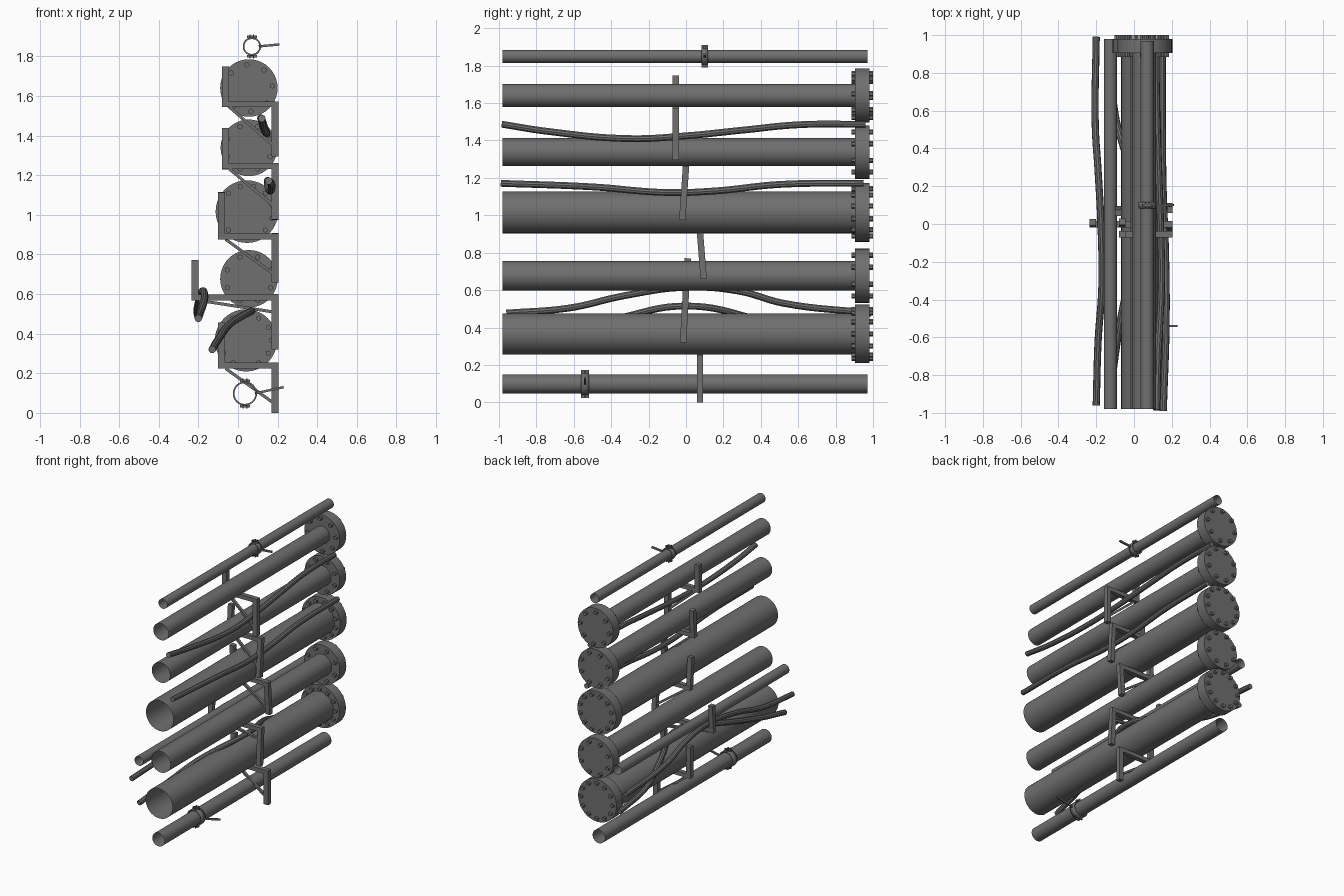
import bpy, math
from mathutils import Vector, Matrix

if "Cube" in bpy.data.objects:
    bpy.data.objects.remove(bpy.data.objects["Cube"])

steel = bpy.data.materials.new("dark_grey_steel")
steel.use_nodes = True
GREY = (0.16, 0.16, 0.16, 1)
steel.diffuse_color = GREY
steel.node_tree.nodes["Principled BSDF"].inputs["Base Color"].default_value = GREY


def finish(ob, name, smooth=False):
    ob.name = name
    ob.data.materials.clear()
    ob.data.materials.append(steel)
    if smooth:
        bpy.ops.object.select_all(action='DESELECT')
        ob.select_set(True)
        bpy.context.view_layer.objects.active = ob
        bpy.ops.object.shade_smooth_by_angle(angle=math.radians(35))
    return ob


def tube(name, x, z, r, y0, y1, sides=40, cap='NGON'):
    """Cylinder running along y."""
    bpy.ops.mesh.primitive_cylinder_add(
        vertices=sides, radius=r, depth=y1 - y0, end_fill_type=cap,
        location=(x, (y0 + y1) / 2, z), rotation=(math.pi / 2, 0, 0))
    return finish(bpy.context.object, name, sides > 8)


def bar(name, a, b, width, thick):
    """Square bar between two points, its width along y."""
    a, b = Vector(a), Vector(b)
    axis = (b - a).normalized()
    side = Vector((0, 1, 0))
    side = (side - axis * side.dot(axis)).normalized()
    rot = Matrix((axis.cross(side) * -1, side, axis)).transposed()
    if rot.determinant() < 0:
        rot.col[0] = -rot.col[0]
    bpy.ops.mesh.primitive_cube_add(size=1)
    ob = bpy.context.object
    scale = Matrix.Diagonal((thick, width, (b - a).length, 1))
    ob.data.transform(Matrix.Translation((a + b) / 2) @ rot.to_4x4() @ scale)
    return finish(ob, name)


def cable(name, points, r=0.019):
    """Smooth sagging cable through a few points."""
    cu = bpy.data.curves.new(name, 'CURVE')
    cu.dimensions = '3D'
    cu.bevel_depth = r
    cu.bevel_resolution = 3
    cu.resolution_u = 8
    cu.use_fill_caps = True
    sp = cu.splines.new('BEZIER')
    sp.bezier_points.add(len(points) - 1)
    for bp, p in zip(sp.bezier_points, points):
        bp.co = p
        bp.handle_left_type = bp.handle_right_type = 'AUTO'
    ob = bpy.data.objects.new(name, cu)
    bpy.context.collection.objects.link(ob)
    bpy.ops.object.select_all(action='DESELECT')
    ob.select_set(True)
    bpy.context.view_layer.objects.active = ob
    bpy.ops.object.convert(target='MESH')
    finish(bpy.context.object, name, True)


# Large open pipes, each with a bolted end flange
flanged = [  # x, z, pipe radius, flange radius, bolts, first bolt angle
    (0.055, 1.64, 0.062, 0.145, 8, 5),
    (0.055, 1.338, 0.074, 0.143, 8, 22.5),
    (0.045, 1.016, 0.112, 0.158, 12, 15),
    (0.055, 0.677, 0.078, 0.145, 8, 22.5),
    (0.04, 0.366, 0.11, 0.157, 12, 0),
]
for i, (x, z, r, fr, n, first) in enumerate(flanged, 1):
    tube(f"pipe_{i}", x, z, r, -0.98, 0.91, cap='NOTHING')
    tube(f"flange_{i}", x, z, fr, 0.904, 0.98)
    for k in range(n):
        a = math.radians(first) + math.tau * k / n
        tube(f"flange_{i}_bolt_{k + 1}", x + (fr - 0.027) * math.cos(a),
             z + (fr - 0.027) * math.sin(a), 0.014, 0.885, 1.0, 6)

# Thin open pipes
tube("top_thin_pipe", 0.07, 1.85, 0.035, -0.98, 0.97, cap='NOTHING')
tube("bottom_thin_pipe", 0.035, 0.098, 0.05, -0.98, 0.97, cap='NOTHING')
tube("side_thin_pipe", -0.125, 0.636, 0.035, -0.98, 0.98, cap='NOTHING')


# Clamps with a ring, ears, bolts and a hanger rod
def clamp(name, x, y, z, r, width, rod_end):
    ring = tube(name + "_ring", x, z, r + 0.003, y - width / 2, y + width / 2, cap='NOTHING')
    mod = ring.modifiers.new("wall", 'SOLIDIFY')
    mod.thickness = 0.008
    mod.offset = 1
    for s, word in ((1, "upper"), (-1, "lower")):
        top = z + s * (r + 0.02)
        for dx in (-0.009, 0.009):
            bar(f"{name}_{word}_ear", (x + dx, y, z + s * r), (x + dx, y, top + s * 0.005),
                width, 0.006)
        bar(f"{name}_{word}_bolt", (x - 0.025, y, top - s * 0.006),
            (x + 0.025, y, top - s * 0.006), 0.013, 0.013)
    bar(name + "_rod", (x + r, y, z), rod_end, 0.012, 0.012)


clamp("top_clamp", 0.07, 0.1, 1.85, 0.035, 0.034, (0.21, 0.1, 1.86))
clamp("bottom_clamp", 0.035, -0.54, 0.098, 0.05, 0.045, (0.23, -0.54, 0.13))

# Wall brackets: post below, shelf, stop upright and diagonal brace
brackets = [  # y, shelf top, post bottom, stop top, left end, lean, brace drop
    (-0.055, 1.573, 1.295, 1.748, -0.08, 0, 0.23),
    (0.0, 1.26, 0.975, 1.437, -0.08, 0.07, 0.22),
    (0.075, 0.906, 0.66, 1.113, -0.1, -0.08, 0.21),
    (0.0, 0.598, 0.32, 0.77, -0.235, 0.055, 0.09),
    (0.075, 0.254, 0.0, 0.457, -0.1, 0, 0.21),
]
RIGHT, W, T = 0.205, 0.034, 0.035
for i, (y, top, low, high, left, lean, drop) in enumerate(brackets, 1):
    def at(x, z):
        return (x, y + lean * (z - top), z)

    post = RIGHT - T / 2
    stop = left + T / 2
    bar(f"bracket_{i}_post", at(post, low), at(post, top), W, T)
    bar(f"bracket_{i}_shelf", at(left, top - 0.015), at(RIGHT, top - 0.015), W, 0.03)
    bar(f"bracket_{i}_stop", at(stop, top - 0.03), at(stop, high), W, T)
    bar(f"bracket_{i}_brace", at(stop + 0.02, top - 0.03), at(post, top - drop), 0.02, 0.015)

# Cables resting on the shelves and sagging between them
cable("upper_cable", [(0.12, -0.985, 1.487), (0.125, -0.75, 1.45), (0.145, -0.3, 1.41),
                      (0.14, 0, 1.425), (0.13, 0.3, 1.455), (0.12, 0.6, 1.484),
                      (0.115, 0.96, 1.487)])
cable("middle_cable", [(0.155, -0.99, 1.171), (0.17, -0.5, 1.152), (0.165, -0.1, 1.122),
                       (0.155, 0.15, 1.13), (0.15, 0.5, 1.165), (0.15, 0.95, 1.172)])
cable("outer_cable", [(-0.2, -0.96, 0.477), (-0.19, -0.62, 0.505), (-0.17, -0.33, 0.57),
                      (-0.175, 0, 0.615), (-0.19, 0.28, 0.595), (-0.205, 0.52, 0.53),
                      (-0.2, 0.99, 0.477)])
cable("lower_cable", [(-0.13, -0.97, 0.32), (-0.1, -0.7, 0.37), (-0.045, -0.38, 0.445),
                      (0.07, 0, 0.515), (-0.045, 0.37, 0.445), (-0.1, 0.58, 0.37),
                      (-0.13, 0.96, 0.32)])
